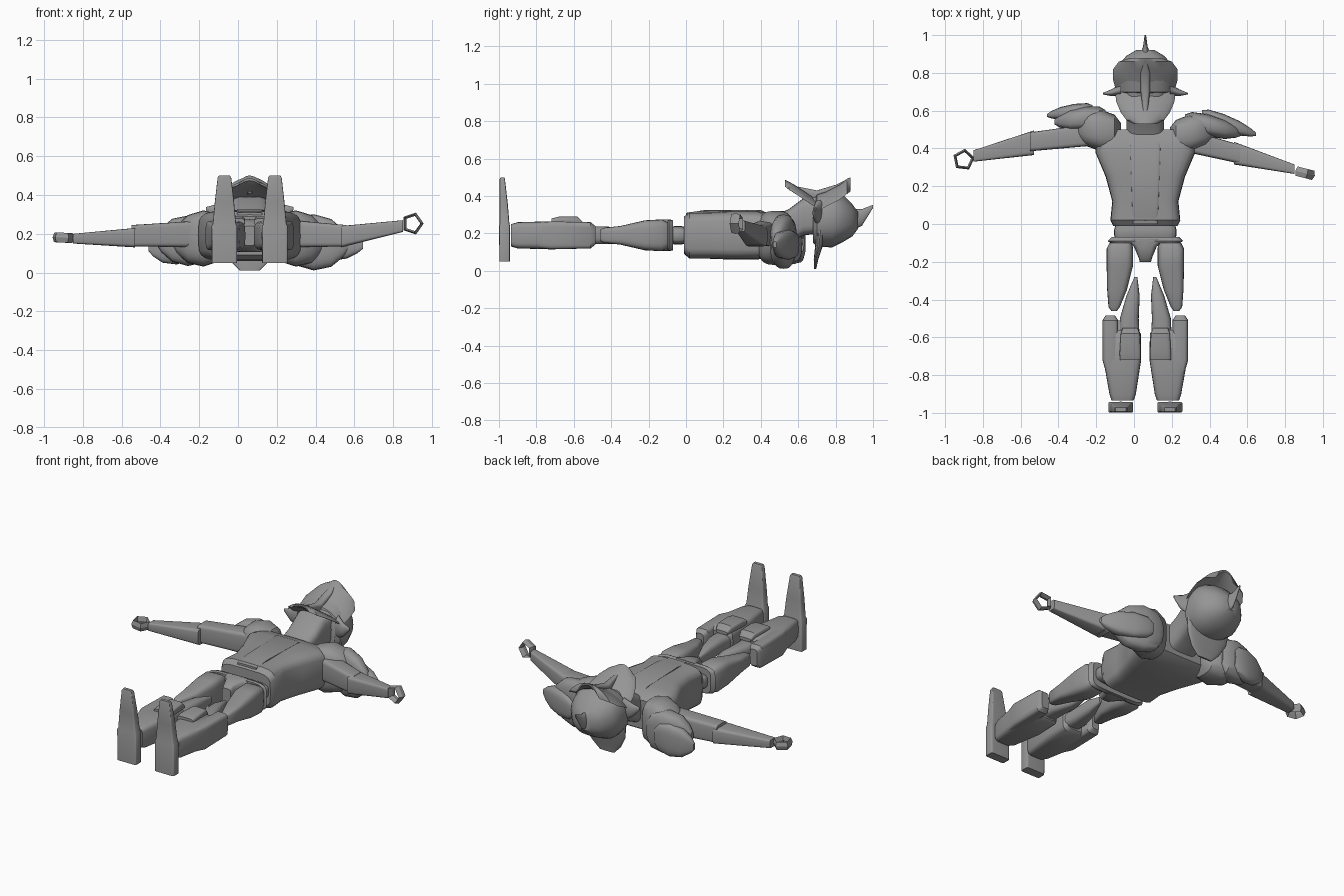
import bpy, bmesh
from math import cos, sin, pi, radians, copysign
from mathutils import Vector

cube = bpy.data.objects.get("Cube")
if cube:
    bpy.data.objects.remove(cube, do_unlink=True)

MID = 0.06    # centre line of the body
BACK = 0.19   # usual height of limb centres

grey = bpy.data.materials.new("armour grey")
grey.use_nodes = True
COLOUR = (0.3, 0.3, 0.3, 1)
grey.diffuse_color = COLOUR
grey.node_tree.nodes["Principled BSDF"].inputs["Base Color"].default_value = COLOUR


def finish(obj, angle=35):
    obj.data.materials.append(grey)
    bpy.ops.object.select_all(action='DESELECT')
    obj.select_set(True)
    bpy.context.view_layer.objects.active = obj
    bpy.ops.object.shade_smooth_by_angle(angle=radians(angle))
    return obj


def loft(name, axis, sections, power=4, sag=0, sides=24):
    """Skin rounded sections (position, centre a, centre b, radius a, radius b)."""
    bm = bmesh.new()
    rings = []
    for pos, ca, cb, ra, rb in sections:
        ring = []
        for i in range(sides):
            t = 2 * pi * i / sides
            u = copysign(abs(cos(t)) ** (2 / power), cos(t))
            v = copysign(abs(sin(t)) ** (2 / power), sin(t))
            a, b = ca + ra * u, cb + rb * v - sag * u * u
            point = {'x': (pos, a, b), 'y': (a, pos, b), 'z': (a, b, pos)}[axis]
            ring.append(bm.verts.new(point))
        rings.append(ring)
    for low, high in zip(rings, rings[1:]):
        for i in range(sides):
            j = (i + 1) % sides
            bm.faces.new((low[i], low[j], high[j], high[i]))
    bm.faces.new(rings[0])
    bm.faces.new(rings[-1])
    bmesh.ops.recalc_face_normals(bm, faces=bm.faces)
    mesh = bpy.data.meshes.new(name)
    bm.to_mesh(mesh)
    bm.free()
    obj = bpy.data.objects.new(name, mesh)
    bpy.context.collection.objects.link(obj)
    return finish(obj)


def body(name, rows, power=4, sag=0):
    """Centred loft along the body: rows of (y, z, half width, half depth)."""
    return loft(name, 'y', [(y, MID, z, w, d) for y, z, w, d in rows], power, sag)


def leg(name, side, rows, power=4):
    """Leg loft: rows of (y, offset from centre line, half width, half depth)."""
    return loft(name, 'y', [(y, MID + side * x, BACK, w, d) for y, x, w, d in rows], power)


def limb(name, start, end, wide, tall):
    """Tapered arm section; wide and tall give the start and end radii."""
    a, b = Vector(start), Vector(end)
    return loft(name, 'x', [(a.x, a.y, a.z, wide[0], tall[0]),
                            (b.x, b.y, b.z, wide[1], tall[1])], 6)


def plate(name, start, end, wide, tall):
    """Shoulder plate swelling between two end points."""
    a, b = Vector(start), Vector(end)
    rows = []
    for t, k in ((0, .5), (.12, .85), (.4, 1), (.7, .85), (.9, .5), (1, .2)):
        p = a.lerp(b, t)
        rows.append((p.x, p.y, p.z, wide * k, tall * k))
    return loft(name, 'x', rows, 3)


# Torso, waist and pelvis
body("torso", [(-.01, BACK, .17, .1), (.02, BACK, .185, .125), (.12, BACK, .175, .125),
               (.25, BACK, .21, .13), (.38, BACK, .265, .13), (.46, BACK, .26, .115),
               (.5, BACK, .21, .09)], 5)
body("chest_panel", [(0, .3, .065, .01), (.1, .31, .07, .015),
                     (.4, .31, .08, .015), (.48, .28, .07, .01)], 6)
body("waist", [(-.1, BACK, .15, .035), (-.06, BACK, .165, .05),
               (-.03, BACK, .165, .05), (.02, BACK, .15, .04)])
body("hip_plate", [(-.1, BACK, .185, .08), (-.09, BACK, .2, .085), (-.07, BACK, .18, .08)], 6)
body("groin_guard", [(-.2, BACK, .03, .05), (-.18, BACK, .035, .07),
                     (-.12, BACK, .06, .085), (-.08, BACK, .11, .085)], 5)

# Legs
for side, word in ((1, "left"), (-1, "right")):
    leg(word + "_thigh", side, [(-.1, .13, .06, .07), (-.13, .135, .07, .085),
                                (-.22, .135, .07, .08), (-.35, .15, .052, .05),
                                (-.44, .165, .03, .04), (-.46, .165, .015, .03)])
    leg(word + "_knee_link", side, [(-.28, .05, .008, .02), (-.38, .065, .035, .045),
                                    (-.5, .085, .05, .048), (-.6, .085, .055, .045)], 3)
    leg(word + "_shin", side, [(-.56, .12, .08, .055), (-.58, .122, .098, .07),
                               (-.72, .122, .1, .075), (-.9, .12, .07, .07),
                               (-.935, .12, .058, .06)], 5)
    leg(word + "_shin_guard", side, [(-.485, .185, .025, .05), (-.51, .185, .042, .07),
                                     (-.72, .185, .042, .075), (-.85, .16, .03, .06)], 5)
    knee = MID + side * .08
    loft(word + "_knee_plate", 'y', [(-.72, knee, .26, .055, .02), (-.68, knee, .265, .056, .025),
                                     (-.58, knee, .265, .05, .025), (-.55, knee, .25, .04, .01)])
    x = MID + side * .13
    loft(word + "_foot", 'z', [(.05, x, -.97, .065, .028), (.24, x, -.97, .066, .029),
                               (.25, x, -.97, .06, .026), (.36, x, -.975, .05, .022),
                               (.49, x, -.982, .035, .014), (.5, x, -.982, .028, .01)], 10)

# Arms
limb("right_upper_arm", (-.16, .48, .2), (-.55, .435, .19), (.06, .05), (.07, .055))
limb("right_forearm", (-.53, .43, .18), (-.85, .36, .175), (.065, .03), (.05, .025))
limb("left_upper_arm", (.28, .44, .2), (.56, .37, .19), (.06, .05), (.07, .055))
limb("left_forearm", (.53, .375, .185), (.85, .29, .24), (.06, .025), (.055, .03))

# Open ring hands
for name, place, turn in (("right_hand", (-.902, .34, .18), (0, .05, .2)),
                          ("left_hand", (.9, .27, .253), (pi / 2, 0, -.25))):
    bpy.ops.mesh.primitive_torus_add(major_segments=5, minor_segments=4, major_radius=.05,
                                     minor_radius=.009, location=place, rotation=turn)
    hand = bpy.context.object
    hand.name = name
    hand.scale.z = 2.8
    finish(hand, 20)

# Layered shoulder plates
plate("right_shoulder_inner", (-.07, .48, .18), (-.34, .52, .17), .11, .145)
plate("right_shoulder_middle", (-.15, .57, .16), (-.42, .54, .17), .065, .13)
plate("right_shoulder_outer", (-.22, .61, .15), (-.46, .575, .13), .04, .1)
plate("left_shoulder_inner", (.19, .46, .18), (.46, .51, .17), .1, .145)
plate("left_shoulder_middle", (.27, .55, .16), (.57, .48, .15), .06, .145)
plate("left_shoulder_outer", (.36, .58, .14), (.645, .475, .14), .045, .08)

# Neck, helmet bowl and crest horn
body("neck", [(.46, .2, .1, .09), (.55, .24, .1, .09), (.63, .29, .1, .1), (.72, .3, .11, .1)])
body("helmet", [(.68, .26, .13, .11), (.7, .27, .155, .14), (.78, .28, .165, .155),
                (.84, .28, .145, .125), (.89, .27, .1, .085), (.92, .27, .05, .045)], 2.3)
body("crest_horn", [(.88, .27, .035, .06), (.94, .285, .012, .045), (1, .345, .004, .008)], 2)

# Flared visor, face ridge and chin guard
body("visor", [(.69, .38, .15, .012), (.76, .42, .17, .012), (.82, .45, .17, .012),
               (.86, .48, .14, .012), (.88, .495, .08, .006)], 2, .07)
body("face_ridge", [(.6, .43, .012, .02), (.7, .4, .025, .03),
                    (.8, .445, .025, .015), (.85, .475, .01, .01)], 3)
body("chin_guard", [(.53, .48, .06, .006), (.55, .465, .1, .012), (.59, .44, .13, .014),
                    (.65, .4, .155, .014), (.71, .36, .16, .014)], 2, .03)

# Neck guard and side spikes
loft("neck_guard", 'z', [(0.01, MID, .69, .05, .006), (.06, MID, .695, .1, .012),
                         (.13, MID, .71, .14, .02), (.22, MID, .72, .15, .03)], 2.5)
for side, word in ((1, "left"), (-1, "right")):
    loft(word + "_ear_spike", 'x', [(MID + side * .13, .71, .31, .03, .07),
                                    (MID + side * .18, .695, .31, .018, .04),
                                    (MID + side * .225, .69, .33, .004, .008)], 2)
